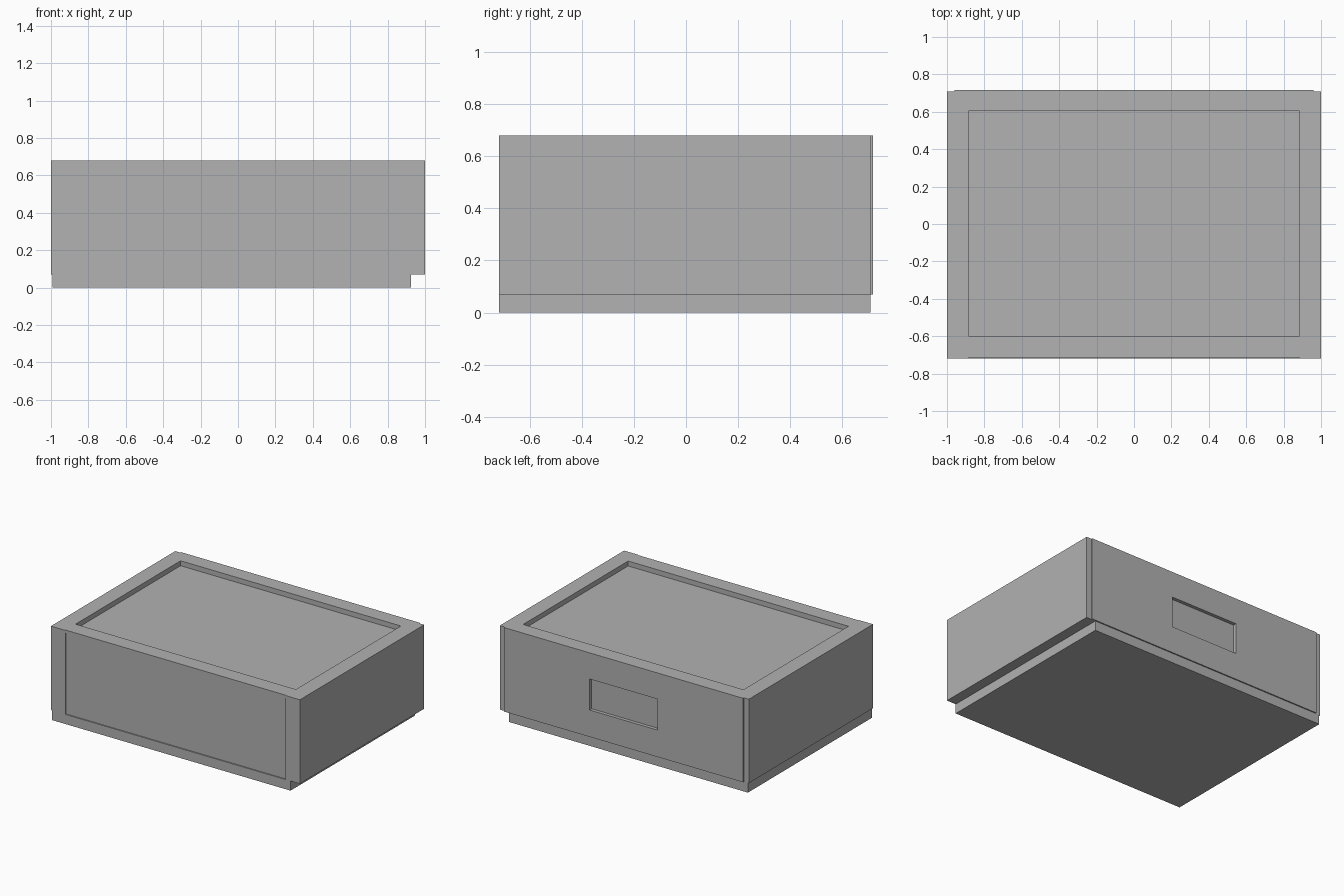
import bpy, bmesh

if "Cube" in bpy.data.objects:
    bpy.data.objects.remove(bpy.data.objects["Cube"], do_unlink=True)

grey = bpy.data.materials.new("plain grey")
grey.use_nodes = True
colour = (0.445, 0.445, 0.445, 1)
grey.diffuse_color = colour
grey.node_tree.nodes["Principled BSDF"].inputs["Base Color"].default_value = colour


def prism(name, outline, bottom, top):
    """Extrude a flat outline straight up."""
    bm = bmesh.new()
    face = bm.faces.new([bm.verts.new((x, y, bottom)) for x, y in outline])
    lift = bmesh.ops.extrude_face_region(bm, geom=[face])["geom"]
    verts = [v for v in lift if isinstance(v, bmesh.types.BMVert)]
    bmesh.ops.translate(bm, verts=verts, vec=(0, 0, top - bottom))
    bmesh.ops.recalc_face_normals(bm, faces=bm.faces)
    mesh = bpy.data.meshes.new(name)
    bm.to_mesh(mesh)
    bm.free()
    mesh.materials.append(grey)
    obj = bpy.data.objects.new(name, mesh)
    bpy.context.collection.objects.link(obj)
    return obj


def box(name, x0, x1, y0, y1, bottom, top):
    return prism(name, [(x0, y0), (x1, y0), (x1, y1), (x0, y1)], bottom, top)


def carve(target, cutter):
    """Subtract a helper box, then discard it."""
    cutter.hide_render = True
    cut = target.modifiers.new("cut", 'BOOLEAN')
    cut.operation, cut.solver, cut.object = 'DIFFERENCE', 'EXACT', cutter
    bpy.context.view_layer.objects.active = target
    bpy.ops.object.modifier_apply(modifier=cut.name)
    bpy.data.objects.remove(cutter, do_unlink=True)


FRONT, BACK, INNER = -0.718, 0.717, 0.885
BASE_TOP, TOP = 0.07, 0.68

# Upper case: shallow front bay and stepped back corners
case = prism("case", [
    (-1, FRONT), (-INNER, FRONT), (-INNER, -0.713), (INNER, -0.713),
    (INNER, FRONT), (1, FRONT), (1, 0.708), (0.96, 0.708),
    (0.96, BACK), (-0.96, BACK), (-0.96, 0.708), (-1, 0.708)], BASE_TOP, TOP)

# Front panel recess, sunken lid and rear grip slot
carve(case, box("front_cutter", -INNER, INNER, -0.8, -0.71, 0, 0.66))
carve(case, box("lid_cutter", -INNER, INNER, -0.6, 0.605, TOP - 0.036, 0.8))
carve(case, box("grip_cutter", -0.273, 0.273, BACK - 0.025, 0.8, 0.265, 0.49))

# Plinth, set in on one side
box("plinth", -0.993, 0.925, FRONT, 0.708, 0, BASE_TOP)
